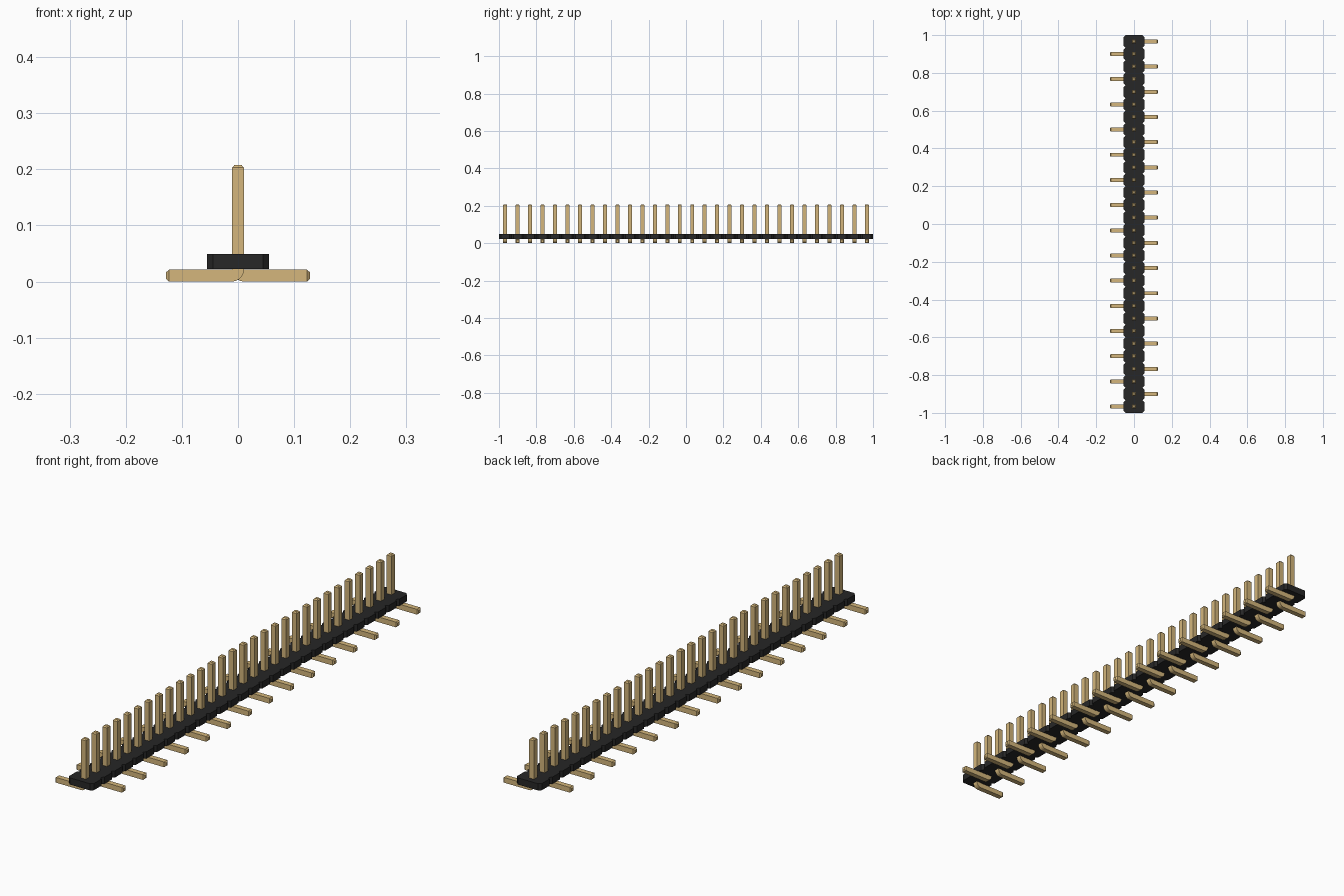
import bpy, bmesh, math

if "Cube" in bpy.data.objects:
    bpy.data.objects.remove(bpy.data.objects["Cube"], do_unlink=True)

COUNT = 30
PITCH = 2.0 / COUNT
HALF = 0.0105          # half thickness of a pin
TIP = 0.005            # chamfer at pin ends


def material(name, rgb):
    m = bpy.data.materials.new(name)
    m.use_nodes = True
    m.diffuse_color = (*rgb, 1)
    m.node_tree.nodes["Principled BSDF"].inputs["Base Color"].default_value = (*rgb, 1)
    return m


gold = material("gold metal", (0.66, 0.47, 0.20))
black = material("black plastic", (0.020, 0.020, 0.020))


def add_object(name, bm, mat):
    bmesh.ops.recalc_face_normals(bm, faces=bm.faces)
    mesh = bpy.data.meshes.new(name)
    bm.to_mesh(mesh)
    bm.free()
    mesh.materials.append(mat)
    ob = bpy.data.objects.new(name, mesh)
    bpy.context.collection.objects.link(ob)
    return ob


# Housing: one bar with chamfered notches between the segments
def build_housing():
    w, c, z0, z1 = 0.055, 0.010, 0.022, 0.049
    side = []
    for i in range(COUNT):
        y = -1 + i * PITCH
        side += [(w - c, y), (w, y + c), (w, y + PITCH - c)]
    side.append((w - c, 1.0))
    outline = side + [(-x, y) for x, y in reversed(side)]
    bm = bmesh.new()
    face = bm.faces.new([bm.verts.new((x, y, z0)) for x, y in outline])
    ext = bmesh.ops.extrude_face_region(bm, geom=[face])
    top = [v for v in ext["geom"] if isinstance(v, bmesh.types.BMVert)]
    bmesh.ops.translate(bm, verts=top, vec=(0, 0, z1 - z0))
    add_object("housing", bm, black)


# Pin: square wire with a foot, a rounded elbow, a shaft and chamfered ends
def build_pins(name, direction, first_y):
    foot, height, thick = 0.128, 0.208, 2 * HALF
    t = 0.0045
    # each ring: outer (x, z), inner (x, z), half width in y
    rings = [((-foot, t), (-foot, thick - t), HALF - t),
             ((-foot + TIP, 0), (-foot + TIP, thick), HALF)]
    for k in range(7):
        a = math.radians(-90 + 15 * k)
        rings.append(((-HALF + thick * math.cos(a), thick + thick * math.sin(a)),
                      (-HALF, thick), HALF))
    rings += [((HALF, height - TIP), (-HALF, height - TIP), HALF),
              ((HALF - t, height), (-HALF + t, height), HALF - t)]

    bm = bmesh.new()
    loops = []
    for (ox, oz), (ix, iz), h in rings:
        loops.append([bm.verts.new((x * direction, y, z)) for x, y, z in
                      ((ox, -h, oz), (ox, h, oz), (ix, h, iz), (ix, -h, iz))])
    for a, b in zip(loops, loops[1:]):
        for i in range(4):
            j = (i + 1) % 4
            bm.faces.new((a[i], a[j], b[j], b[i]))
    bm.faces.new(loops[0])
    bm.faces.new(loops[-1])
    bmesh.ops.remove_doubles(bm, verts=bm.verts, dist=1e-5)

    ob = add_object(name, bm, gold)
    ob.location.y = first_y
    arr = ob.modifiers.new("row", 'ARRAY')
    arr.count = COUNT // 2
    arr.use_relative_offset = False
    arr.use_constant_offset = True
    arr.constant_offset_displace = (0, 2 * PITCH, 0)
    bpy.ops.object.select_all(action='DESELECT')
    ob.select_set(True)
    bpy.context.view_layer.objects.active = ob
    bpy.ops.object.shade_smooth_by_angle(angle=math.radians(30))


build_housing()
# Feet alternate from one side to the other along the row
build_pins("right_pins", 1, -1 + PITCH / 2)
build_pins("left_pins", -1, -1 + PITCH * 1.5)
